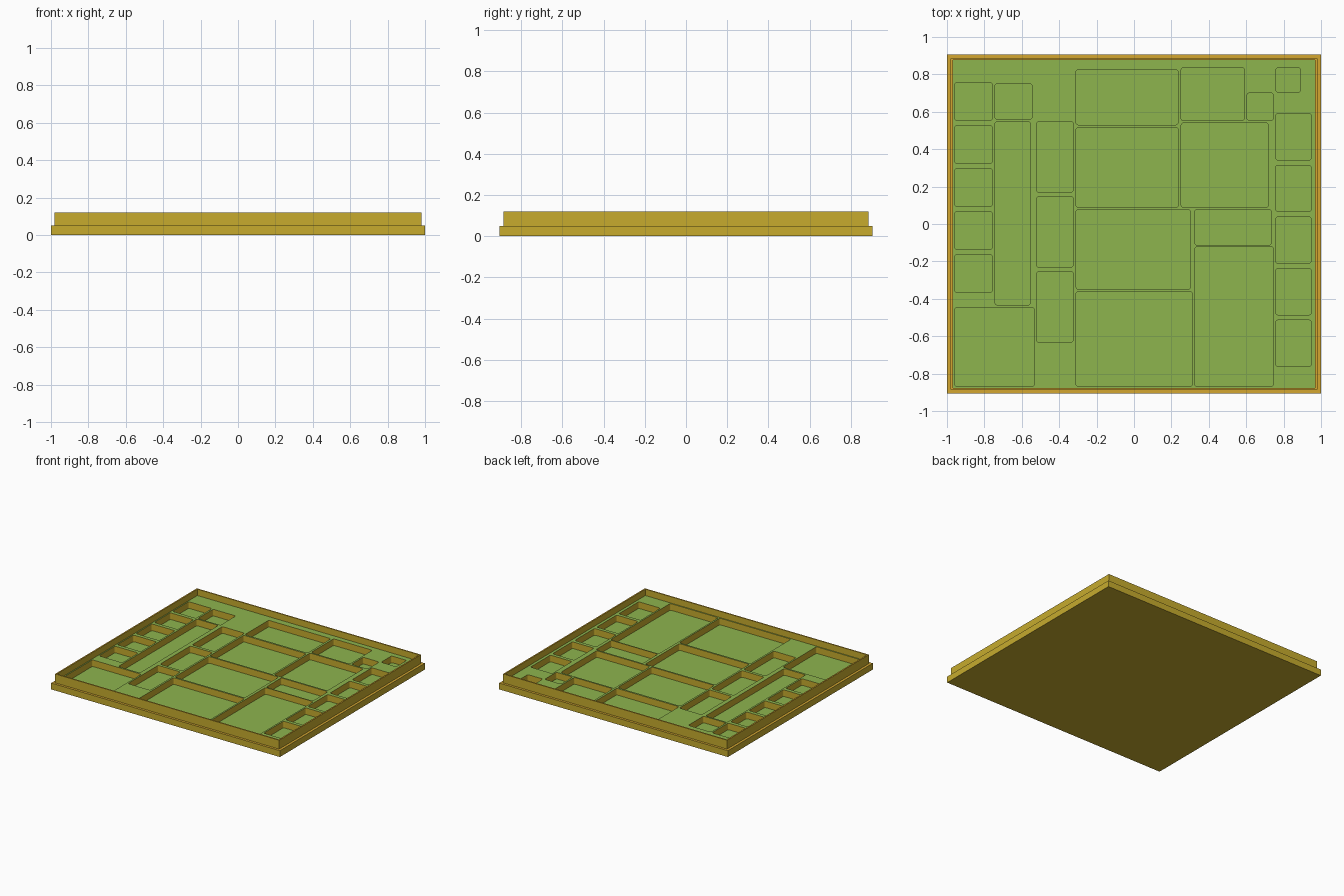
import bpy
import bmesh

if "Cube" in bpy.data.objects:
    bpy.data.objects.remove(bpy.data.objects["Cube"])

FLOOR, POCKET_Z = 0.07, 0.018


def material(name, rgb):
    m = bpy.data.materials.new(name)
    m.diffuse_color = (*rgb, 1)
    m.use_nodes = True
    m.node_tree.nodes["Principled BSDF"].inputs["Base Color"].default_value = m.diffuse_color
    return m


gold = material("gold side", (0.57, 0.41, 0.027))
green = material("green floor", (0.27, 0.46, 0.076))
amber = material("amber rim", (0.66, 0.39, 0.03))


def make_object(name, bm):
    bmesh.ops.recalc_face_normals(bm, faces=bm.faces)
    mesh = bpy.data.meshes.new(name)
    bm.to_mesh(mesh)
    bm.free()
    ob = bpy.data.objects.new(name, mesh)
    bpy.context.collection.objects.link(ob)
    return ob


# Tray body: stepped flange, thin rim and sunken floor, as stacked rectangles
rings = [(1.0, 0.905, 0), (1.0, 0.905, 0.05), (0.98, 0.886, 0.05),
         (0.98, 0.886, 0.12), (0.969, 0.876, 0.12), (0.969, 0.876, FLOOR)]
bm = bmesh.new()
loops = [[bm.verts.new((sx * hx, sy * hy, z))
          for sx, sy in ((-1, -1), (1, -1), (1, 1), (-1, 1))] for hx, hy, z in rings]
for a, b in zip(loops, loops[1:]):
    for i in range(4):
        j = (i + 1) % 4
        bm.faces.new((a[i], a[j], b[j], b[i]))
bm.faces.new(loops[0][::-1])
bm.faces.new(loops[-1])
tray = make_object("tray", bm)

# Pocket outlines: x min, x max, y min, y max
pockets = [
    (-0.743, -0.545, 0.56, 0.75), (-0.743, -0.555, -0.433, 0.547),
    (-0.96, -0.533, -0.868, -0.448),
    (-0.31, 0.235, 0.53, 0.825), (-0.31, 0.237, 0.09, 0.515),
    (-0.31, 0.302, -0.348, 0.077), (-0.31, 0.312, -0.868, -0.362),
    (0.252, 0.59, 0.553, 0.835), (0.252, 0.718, 0.09, 0.54),
    (0.604, 0.745, 0.555, 0.70), (0.325, 0.733, -0.113, 0.077),
    (0.325, 0.745, -0.868, -0.122), (0.758, 0.89, 0.705, 0.835),
]
pockets += [(-0.96, -0.757, 0.555 - 0.23 * i, 0.755 - 0.23 * i) for i in range(5)]
pockets += [(-0.52, -0.325, 0.17 - 0.401 * i, 0.547 - 0.401 * i) for i in range(3)]
pockets += [(0.758, 0.947, 0.342 - 0.276 * i, 0.59 - 0.276 * i) for i in range(5)]

# Pocket cutters with slightly rounded upright corners
bm = bmesh.new()
for x0, x1, y0, y1 in pockets:
    verts = bmesh.ops.create_cube(bm, size=1)["verts"]
    for v in verts:
        v.co = (x1 if v.co.x > 0 else x0, y1 if v.co.y > 0 else y0,
                0.1 if v.co.z > 0 else POCKET_Z)
upright = [e for e in bm.edges if abs(e.verts[0].co.z - e.verts[1].co.z) > 0.01]
bmesh.ops.bevel(bm, geom=upright, offset=0.012, segments=3, profile=0.5, affect='EDGES')
cutter = make_object("pocket_cutter", bm)
cutter.hide_render = True

mod = tray.modifiers.new("pockets", 'BOOLEAN')
mod.operation = 'DIFFERENCE'
mod.solver = 'EXACT'
mod.object = cutter
depsgraph = bpy.context.evaluated_depsgraph_get()
carved = bpy.data.meshes.new_from_object(tray.evaluated_get(depsgraph))
tray.modifiers.clear()
tray.data = carved
bpy.data.objects.remove(cutter)

# Colours: green floors, amber ledges on the flange and rim, gold walls
carved.materials.clear()
for m in (gold, green, amber):
    carved.materials.append(m)
for p in carved.polygons:
    p.use_smooth = False
    p.material_index = 0
    if p.normal.z > 0.5:
        z = p.center.z
        on_floor = abs(z - FLOOR) < 0.005 or abs(z - POCKET_Z) < 0.005
        p.material_index = 1 if on_floor else 2
